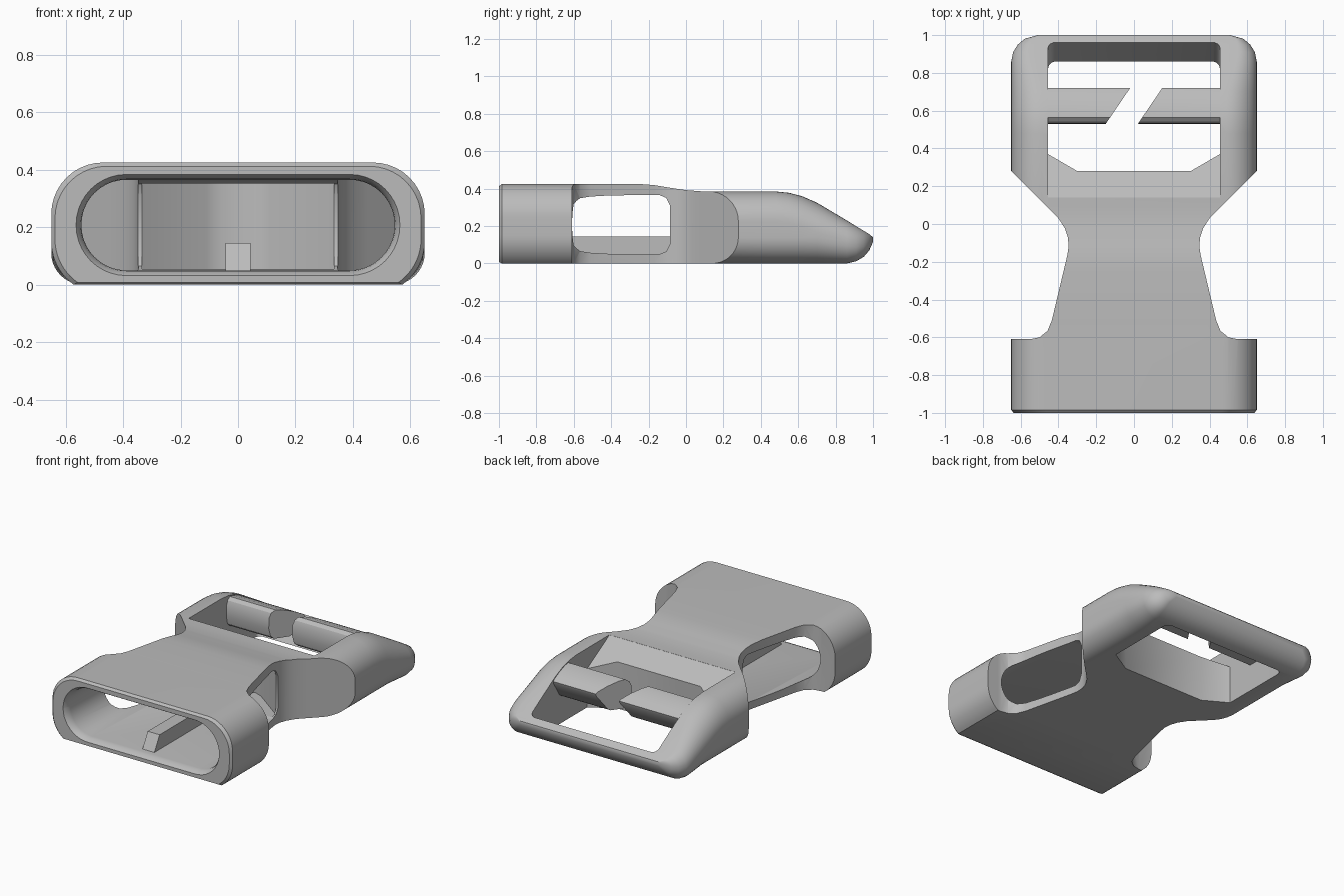
import bpy, bmesh
from math import sin, cos, radians

if "Cube" in bpy.data.objects:
    bpy.data.objects.remove(bpy.data.objects["Cube"], do_unlink=True)

grey = bpy.data.materials.new("plain grey")
grey.use_nodes = True
grey.diffuse_color = (0.5, 0.5, 0.5, 1)
grey.node_tree.nodes["Principled BSDF"].inputs["Base Color"].default_value = (0.5, 0.5, 0.5, 1)


def loft(name, rings):
    """Skin a list of equal closed rings and cap both ends."""
    bm = bmesh.new()
    rows = [[bm.verts.new(p) for p in ring] for ring in rings]
    n = len(rows[0])
    for a, b in zip(rows, rows[1:]):
        for i in range(n):
            j = (i + 1) % n
            bm.faces.new((a[i], a[j], b[j], b[i]))
    bm.faces.new(rows[0])
    bm.faces.new(rows[-1])
    bmesh.ops.recalc_face_normals(bm, faces=bm.faces)
    mesh = bpy.data.meshes.new(name)
    bm.to_mesh(mesh)
    bm.free()
    mesh.materials.append(grey)
    obj = bpy.data.objects.new(name, mesh)
    bpy.context.collection.objects.link(obj)
    return obj


def side_prism(name, half_x, profile):
    return loft(name, [[(x, y, z) for y, z in profile] for x in (-half_x, half_x)])


def plan_prism(name, outline, z0=-0.1, z1=0.6):
    return loft(name, [[(x, y, z) for x, y in outline] for z in (z0, z1)])


def section(y, w, z0, z1, rb, rt, sweep=90, steps=10):
    """Rounded cross-section; sweep under 90 leaves a crisp bottom corner."""
    drop = rb / sin(radians(sweep))
    half = []
    for i in range(steps + 1):
        a = radians(sweep * (1 - i / steps))
        half.append((w - drop * (1 - cos(a)), z0 + rb - drop * sin(a)))
    for i in range(steps + 1):
        a = radians(90 * i / steps)
        half.append((w - rt * (1 - cos(a)), z1 - rt + rt * sin(a)))
    return [(x, y, z) for x, z in half] + [(-x, y, z) for x, z in reversed(half)]


def apply_modifier(obj, mod):
    bpy.context.view_layer.objects.active = obj
    bpy.ops.object.modifier_apply(modifier=mod.name)


def cut(obj, cutter):
    mod = obj.modifiers.new("cut", 'BOOLEAN')
    mod.operation = 'DIFFERENCE'
    mod.solver = 'EXACT'
    mod.object = cutter
    apply_modifier(obj, mod)
    bpy.data.objects.remove(cutter, do_unlink=True)


# Outer shell: straight front sleeve, then a rounded rear frame with sloping nose
shell = [section(y, w, z0, z1, 0.15, 0.18, 55) for y, w, z0, z1 in (
    (-1, 0.637, 0.008, 0.412), (-0.985, 0.65, 0, 0.425),
    (-0.25, 0.65, 0, 0.425), (-0.17, 0.65, 0, 0.419), (-0.08, 0.65, 0, 0.404))]
for y, w, z0, z1 in ((0, 0.65, 0, 0.392), (0.08, 0.65, 0, 0.386), (0.48, 0.65, 0, 0.385),
                     (0.55, 0.65, 0, 0.378), (0.62, 0.65, 0, 0.36), (0.7, 0.65, 0, 0.325),
                     (0.86, 0.65, 0, 0.23), (0.91, 0.64, 0.012, 0.199),
                     (0.95, 0.615, 0.035, 0.175), (0.98, 0.58, 0.07, 0.157),
                     (1, 0.51, 0.115, 0.14)):
    h = z1 - z0
    shell.append(section(y, w, z0, z1, min(0.14, 0.48 * h), min(0.16, 0.48 * h)))
body = loft("buckle_body", shell)

# Pinched waist on both sides
waist = [(0.9, -0.61), (0.55, -0.61), (0.5, -0.6), (0.458, -0.566), (0.435, -0.51),
         (0.354, -0.17), (0.346, -0.12), (0.35, -0.07), (0.365, -0.025), (0.4, 0.03), (0.9, 0.53)]
for s in (1, -1):
    cut(body, plan_prism("waist_cutter", [(s * x, y) for x, y in waist]))

# Sleeve cavity with flared lip, ending in a tapered pocket
cavity = []
for y, grow in ((-1.01, 0.025), (-0.99, 0.012), (-0.97, 0.003), (-0.95, 0),
                (-0.14, 0), (-0.105, -0.015), (-0.085, -0.055)):
    cavity.append(section(y, 0.545 + grow, 0.05 - grow, 0.365 + grow, 0.156 + grow, 0.156 + grow))
cut(body, loft("cavity_cutter", cavity))
pocket = [(-0.335, -0.13), (0.335, -0.13), (0.335, -0.085), (0.11, 0.08), (0.06, 0.1),
          (-0.06, 0.1), (-0.11, 0.08), (-0.335, -0.085)]
cut(body, plan_prism("pocket_cutter", pocket, 0.052, 0.352))

# Rear openings: ramp, chamfered well and slanted strap slot
cut(body, side_prism("ramp_cutter", 0.455, [(0.14, 0.6), (0.14, 0.385), (0.4, 0.235),
                                            (0.6, 0.235), (0.6, 0.6)]))
well = [(-0.3, 0.28), (0.3, 0.28), (0.455, 0.37), (0.455, 0.7), (-0.455, 0.7), (-0.455, 0.37)]
cut(body, plan_prism("well_cutter", well))
slot = side_prism("slot_cutter", 0.455, [(0.5, -0.1), (0.8, -0.1), (1.16, 0.5), (0.5, 0.5)])
round_off = slot.modifiers.new("round", 'BEVEL')
round_off.width = 0.035
round_off.segments = 5
apply_modifier(slot, round_off)
cut(body, slot)

# Split crossbar with a diagonal webbing gap
bar = side_prism("split_crossbar", 0.475, [
    (0.53, 0.25), (0.532, 0.32), (0.543, 0.35), (0.565, 0.367), (0.6, 0.361), (0.66, 0.339),
    (0.71, 0.312), (0.72, 0.302), (0.715, 0.285), (0.655, 0.19), (0.64, 0.18), (0.56, 0.18),
    (0.54, 0.2)])
cut(bar, plan_prism("gap_cutter", [(-0.17, 0.5), (0, 0.5), (0.17, 0.75), (0, 0.75)]))

# Guide rib on the cavity floor
rib = side_prism("guide_rib", 0.043, [(-0.93, 0.04), (-0.87, 0.145), (0.11, 0.145), (0.11, 0.04)])

for obj in (body, bar, rib):
    bpy.ops.object.select_all(action='DESELECT')
    obj.select_set(True)
    bpy.context.view_layer.objects.active = obj
    bpy.ops.object.shade_smooth_by_angle(angle=radians(32))
